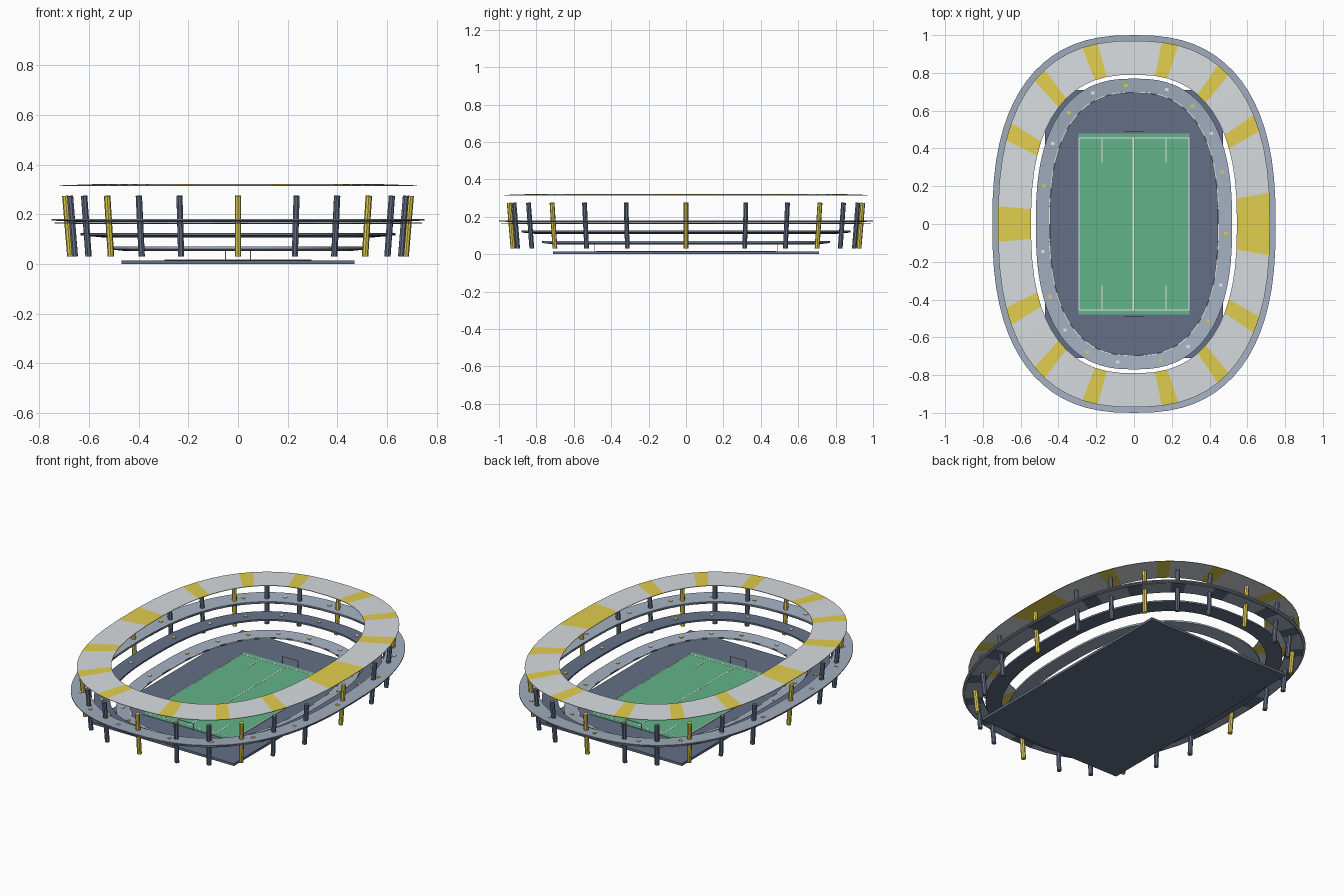
import bpy, bmesh, math
from mathutils import Vector, Matrix

cube = bpy.data.objects.get("Cube")
if cube:
    bpy.data.objects.remove(cube, do_unlink=True)


def material(name, hex_code):
    srgb = [int(hex_code[i:i + 2], 16) / 255 for i in (0, 2, 4)]
    col = [c / 12.92 if c < 0.04 else ((c + 0.055) / 1.055) ** 2.4 for c in srgb] + [1]
    m = bpy.data.materials.new(name)
    m.use_nodes = True
    m.diffuse_color = col
    m.node_tree.nodes["Principled BSDF"].inputs["Base Color"].default_value = col
    return m


SLATE = material("dark slate", "647086")
STONE = material("light slate", "a3afc0")
ROOF = material("pale grey", "d8dcdf")
YELLOW = material("yellow", "e2ce4e")
GREEN = material("grass green", "62b488")
WHITE = material("white", "f4f5f3")
SQUARENESS = 2.5


def oval(a, b, t, z):
    """Point on a rounded, slightly squared oval."""
    c, s = math.cos(t), math.sin(t)
    e = 2 / SQUARENESS
    return Vector((math.copysign(a * abs(c) ** e, c), math.copysign(b * abs(s) ** e, s), z))


def finish(name, bm, mats):
    bmesh.ops.recalc_face_normals(bm, faces=bm.faces)
    mesh = bpy.data.meshes.new(name)
    bm.to_mesh(mesh)
    bm.free()
    for m in mats:
        mesh.materials.append(m)
    ob = bpy.data.objects.new(name, mesh)
    bpy.context.collection.objects.link(ob)
    return ob


def ring(name, inner, outer, thick, segs, mats, pick=lambda i: 0):
    """Closed oval slab; inner and outer are (x radius, y radius, top z)."""
    bm = bmesh.new()
    loops = []
    for i in range(segs):
        t = math.tau * i / segs
        pi, po = oval(*inner[:2], t, inner[2]), oval(*outer[:2], t, outer[2])
        down = Vector((0, 0, -thick))
        loops.append([bm.verts.new(p) for p in (pi, po, po + down, pi + down)])
    for i in range(segs):
        a, b = loops[i], loops[(i + 1) % segs]
        for k in range(4):
            j = (k + 1) % 4
            bm.faces.new((a[k], a[j], b[j], b[k])).material_index = pick(i)
    return finish(name, bm, mats)


def box(name, centre, size, mat):
    bm = bmesh.new()
    bmesh.ops.create_cube(bm, size=1, matrix=Matrix.LocRotScale(Vector(centre), None, Vector(size)))
    return finish(name, bm, [mat])


# Base and pitch
box("base_slab", (0, 0, 0.007), (0.94, 1.42, 0.014), SLATE)
box("pitch", (0, 0, 0.015), (0.59, 0.96, 0.004), GREEN)

# Pitch markings, nearly flush with the grass
LINE_Z, LINE = 0.0168, 0.006
box("centre_line", (-0.004, 0, LINE_Z), (LINE, 0.91, 0.002), WHITE)
for side in (-1, 1):
    box("side_line", (side * 0.292, 0, LINE_Z), (LINE, 0.91, 0.002), WHITE)
    box("end_line", (0, side * 0.455, LINE_Z), (0.59, LINE, 0.002), WHITE)
    for x in (-0.17, 0.17):
        box("area_line", (x, side * 0.39, LINE_Z), (LINE, 0.13, 0.002), WHITE)
    # Goal frames
    for x in (-0.05, 0.05):
        box("goal_post", (x, side * 0.49, 0.034), (0.004, 0.004, 0.042), WHITE)
    box("goal_bar", (0, side * 0.49, 0.054), (0.104, 0.004, 0.004), WHITE)

# Three seating tiers, rising outward
TIERS = [("lower", (0.45, 0.70, 0.062), (0.52, 0.77, 0.070), 0.010, STONE),
         ("middle", (0.55, 0.80, 0.118), (0.635, 0.88, 0.126), 0.010, SLATE),
         ("upper", (0.65, 0.90, 0.174), (0.75, 1.0, 0.181), 0.005, STONE)]
MARKERS = 19
for label, inner, outer, thick, mat in TIERS:
    ring(label + "_tier", inner, outer, thick, 72, [mat])
    # Small flat seat plates, alternating in colour
    mid = [(p + q) / 2 for p, q in zip(inner, outer)]
    bm = bmesh.new()
    for i in range(MARKERS):
        p = oval(mid[0], mid[1], math.radians(17) + math.tau * i / MARKERS, mid[2])
        new = bmesh.ops.create_cube(bm, size=1, matrix=Matrix.LocRotScale(
            p, None, Vector((0.018, 0.016, 0.006))))
        for f in {f for v in new["verts"] for f in v.link_faces}:
            f.material_index = i % 2
    finish(label + "_seat_plates", bm, [YELLOW, WHITE])

# Lower plate under the upper tier, with slate panels
ring("upper_tier_underplate", (0.65, 0.90, 0.166), (0.74, 0.99, 0.168), 0.004, 57,
     [STONE, SLATE], lambda i: 0 if i % 3 else 1)

# Dashed kerb around the lower tier
ring("lower_kerb", (0.443, 0.693, 0.062), (0.450, 0.70, 0.062), 0.008, 96,
     [WHITE, SLATE], lambda i: 0 if i % 3 else 1)

# Leaning columns, every third one yellow
COLUMNS = 24
for i in range(COLUMNS):
    t = math.tau * i / COLUMNS
    low, high = oval(0.675, 0.925, t, 0.031), oval(0.695, 0.945, t, 0.275)
    axis = high - low
    bm = bmesh.new()
    bmesh.ops.create_cone(bm, cap_ends=True, segments=8, radius1=0.013, radius2=0.013,
                          depth=axis.length, matrix=Matrix.LocRotScale(
                              (low + high) / 2, axis.to_track_quat("Z", "Y"), None))
    finish("column", bm, [SLATE if i % 3 else YELLOW])

# Roof ring with yellow panels
ring("roof", (0.545, 0.79, 0.323), (0.72, 0.97, 0.317), 0.003, 57,
     [ROOF, YELLOW], lambda i: 0 if i % 4 else 1)
